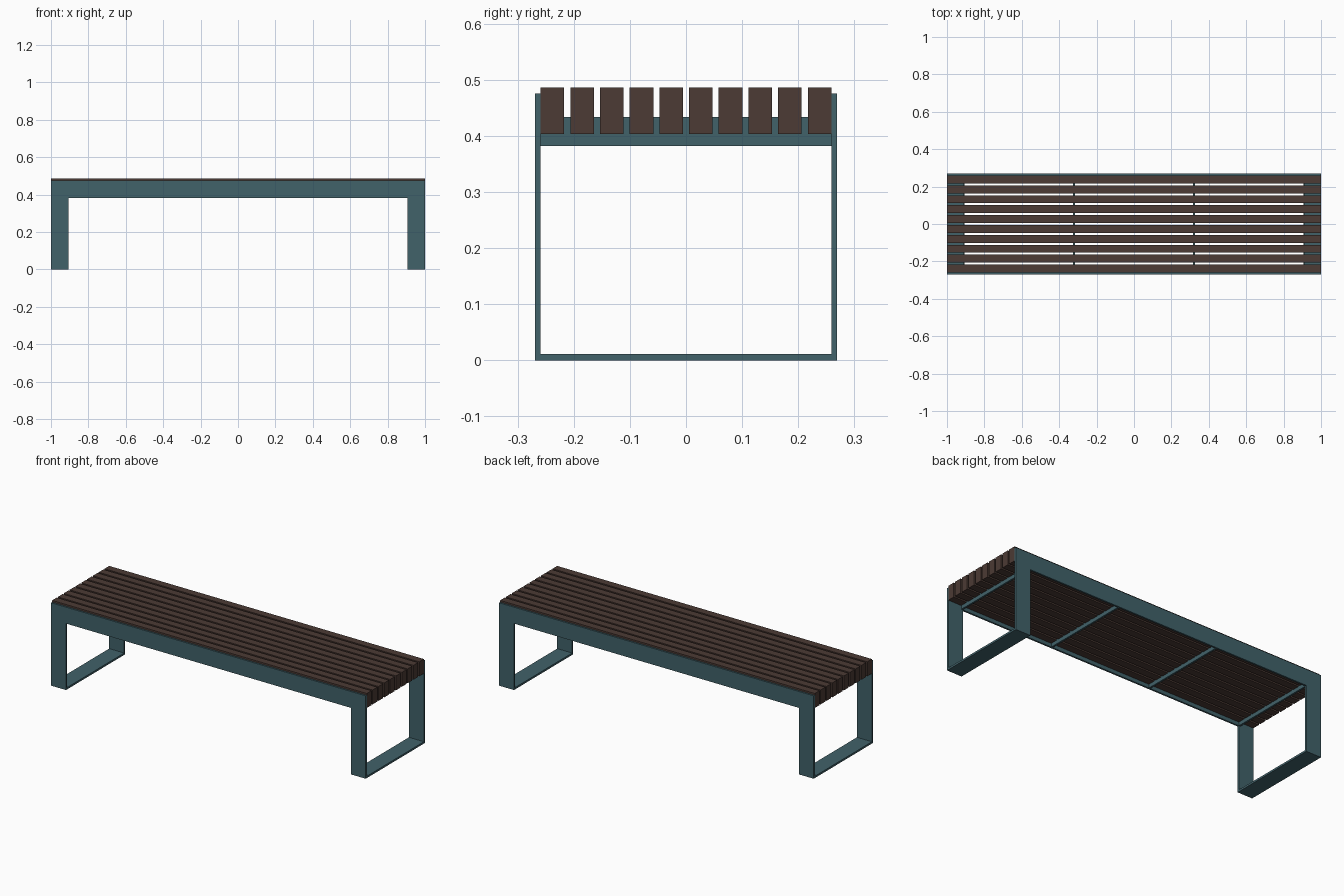
import bpy

if "Cube" in bpy.data.objects:
    bpy.data.objects.remove(bpy.data.objects["Cube"])


def material(name, rgb):
    m = bpy.data.materials.new(name)
    m.diffuse_color = (*rgb, 1.0)
    m.use_nodes = True
    m.node_tree.nodes["Principled BSDF"].inputs["Base Color"].default_value = m.diffuse_color
    return m


STEEL = material("teal steel", (0.053, 0.122, 0.144))
WOOD = material("dark brown wood", (0.072, 0.043, 0.035))


def box(name, lo, hi, mat):
    """Axis-aligned box between two corners."""
    bpy.ops.mesh.primitive_cube_add(size=1)
    ob = bpy.context.object
    ob.name = name
    for v in ob.data.vertices:
        v.co = [l + (c + 0.5) * (h - l) for l, h, c in zip(lo, hi, v.co)]
    ob.data.materials.append(mat)
    return ob


LEN, LEG = 1.0, 0.905          # half length, inner edge of the legs
Y_IN, Y_OUT = 0.259, 0.269     # inner and outer face of the side plates
RAIL_LOW, RAIL_TOP = 0.382, 0.476

# Flat steel legs and long side rails
for side, sy in (("front", -1), ("back", 1)):
    y0, y1 = sorted((sy * Y_IN, sy * Y_OUT))
    box(f"{side}_rail", (-LEG, y0, RAIL_LOW), (LEG, y1, RAIL_TOP), STEEL)
    for end, sx in (("left", -1), ("right", 1)):
        x0, x1 = sorted((sx * LEG, sx * LEN))
        box(f"{side}_{end}_leg", (x0, y0, 0), (x1, y1, RAIL_TOP), STEEL)

# Floor bars joining each pair of legs
for end, sx in (("left", -1), ("right", 1)):
    x0, x1 = sorted((sx * LEG, sx * LEN))
    box(f"{end}_floor_bar", (x0, -Y_IN, 0), (x1, Y_IN, 0.011), STEEL)

# Thin upright cross plates carrying the slats
for i, x in enumerate((-0.91, -0.32, 0.32, 0.91)):
    box(f"cross_plate_{i + 1}", (x - 0.005, -Y_IN, RAIL_LOW),
        (x + 0.005, Y_IN, 0.434), STEEL)

# Ten wooden seat slats
COUNT, WIDTH = 10, 0.042
PITCH = (2 * Y_IN - WIDTH) / (COUNT - 1)
for i in range(COUNT):
    y = -Y_IN + i * PITCH
    box(f"seat_slat_{i + 1}", (-LEN, y, 0.403), (LEN, y + WIDTH, 0.486), WOOD)
